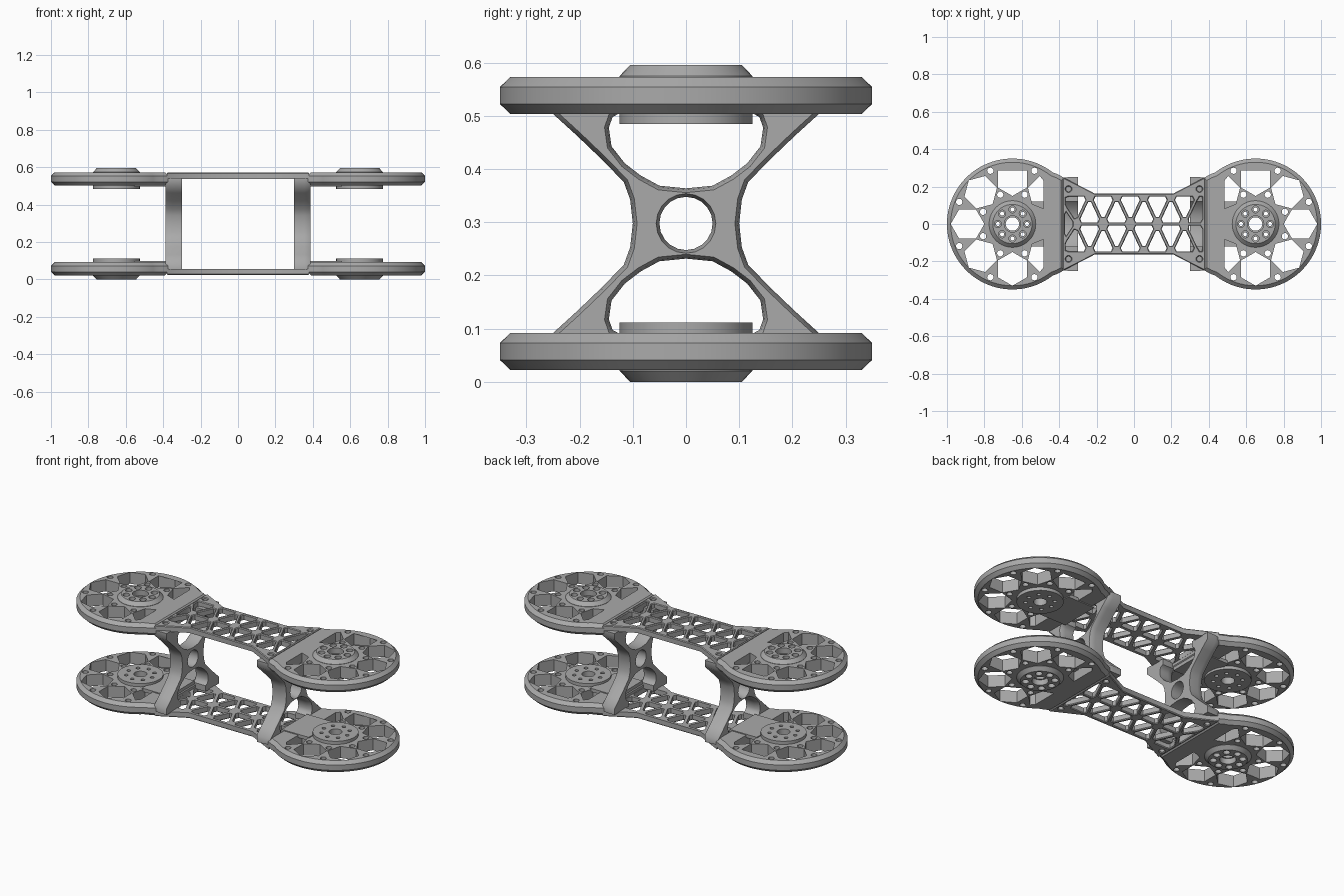
import bpy, bmesh
from math import sin, cos, pi, radians
from mathutils import Vector

if "Cube" in bpy.data.objects:
    bpy.data.objects.remove(bpy.data.objects["Cube"])

MID = 0.2975      # height of the symmetry plane
HUB = 0.65        # hub distance from the centre

grey = bpy.data.materials.new("machined_grey")
grey.use_nodes = True
grey.diffuse_color = (0.4, 0.4, 0.4, 1)
grey.node_tree.nodes["Principled BSDF"].inputs["Base Color"].default_value = (0.4, 0.4, 0.4, 1)


def ring(x, y, r, n, turn=0.0):
    return [(x + r * cos(turn + 2 * pi * i / n), y + r * sin(turn + 2 * pi * i / n)) for i in range(n)]


def ccw(loop):
    pairs = zip(loop, loop[1:] + loop[:1])
    area = sum(a[0] * b[1] - b[0] * a[1] for a, b in pairs)
    return loop if area > 0 else loop[::-1]


def shrink(loop, d):
    """Move every side of a counter-clockwise loop inwards by d."""
    if d == 0:
        return loop
    pts, out = [Vector(p) for p in loop], []
    for i, p in enumerate(pts):
        a = (p - pts[i - 1]).normalized()
        b = (pts[(i + 1) % len(pts)] - p).normalized()
        na, nb = Vector((-a.y, a.x)), Vector((-b.y, b.x))
        out.append(tuple(p + (na + nb) * d / max(0.3, 1 + na.dot(nb))))
    return out


def soften(loop, f=0.14):
    """Cut each corner in two so that it reads as rounded."""
    out = []
    for i, p in enumerate(loop):
        p = Vector(p)
        for q in (loop[i - 1], loop[(i + 1) % len(loop)]):
            out.append(tuple(p.lerp(Vector(q), f)))
    return out


def prism(name, outline, holes, levels, mirror, upright=False, angle=35):
    """Stack an outline with holes through levels of (height, outer inset, hole growth)."""
    bm = bmesh.new()
    caps = [[], []]
    for k, loop in enumerate([outline] + holes):
        loop = ccw(loop)
        rows = []
        for h, inset, grow in levels:
            pts = shrink(loop, inset if k == 0 else -grow)
            rows.append([bm.verts.new((h, u, v) if upright else (u, v, h)) for u, v in pts])
        n = len(loop)
        for lo, hi in zip(rows, rows[1:]):
            for i in range(n):
                j = (i + 1) % n
                bm.faces.new((lo[i], lo[j], hi[j], hi[i]))
        for cap, row in zip(caps, (rows[0], rows[-1])):
            cap += [bm.edges.get((row[i], row[(i + 1) % n])) for i in range(n)]
    for cap in caps:
        bmesh.ops.triangle_fill(bm, edges=cap, use_beauty=True)
    bmesh.ops.recalc_face_normals(bm, faces=bm.faces)
    mesh = bpy.data.meshes.new(name)
    bm.to_mesh(mesh)
    bm.free()
    mesh.materials.append(grey)
    ob = bpy.data.objects.new(name, mesh)
    bpy.context.collection.objects.link(ob)
    ob.location.z = MID
    mod = ob.modifiers.new("mirror", 'MIRROR')
    mod.use_axis = mirror
    mod.use_mirror_merge = False
    bpy.ops.object.select_all(action='DESELECT')
    ob.select_set(True)
    bpy.context.view_layer.objects.active = ob
    bpy.ops.object.shade_smooth_by_angle(angle=radians(angle))
    return ob


BOTH = (True, False, True)

# Round end plates: chamfered rim running into a collar, hexagon windows and bolt holes
arc = [(HUB + 0.35 * cos(a), 0.35 * sin(a)) for a in (radians(-128 + 4 * i) for i in range(65))]
side = [(0.41, 0.267), (0.37, 0.245)]
rim = arc + side + [(x, -y) for x, y in reversed(side)]
windows = [ring(HUB, 0, 0.12, 32)]
for k in range(8):
    a = k * pi / 4
    if k != 4:
        hexagon = ring(HUB + 0.24 * cos(a), 0.24 * sin(a), 0.09, 6, a)
        windows.append([(max(x, HUB - 0.165), y) for x, y in hexagon])
    if k not in (3, 4):
        a += pi / 8
        for dist in (0.17, 0.308):
            windows.append(ring(HUB + dist * cos(a), dist * sin(a), 0.017, 12))
prism("end_plate", rim, windows,
      [(-0.2755, 0.02, 0), (-0.2565, 0, 0), (-0.2245, 0, 0), (-0.2055, 0.02, 0)], BOTH, angle=25)

# Hubs with a chamfered outer boss and counterbored bolt holes
bolts = [ring(HUB, 0, 0.036, 24)]
bolts += [ring(HUB + 0.078 * cos(k * pi / 4), 0.078 * sin(k * pi / 4), 0.011, 12) for k in range(8)]
prism("hub", ring(HUB, 0, 0.125, 40), bolts,
      [(-MID, 0.02, 0.008), (-0.277, 0, 0.008), (-0.265, 0, 0.008), (-0.265, 0, 0), (-0.1865, 0, 0)], BOTH)

# Slightly raised bridge between each hub and its pillar
prism("hub_bridge", [(0.375, -0.12), (0.555, -0.12), (0.555, 0.12), (0.375, 0.12)], [],
      [(-0.22, 0, 0), (-0.2, 0, 0)], BOTH)

# Truss arms joining the end plates
edge = [(0.21, 0.163), (0.38, 0.25)]
half = [(-x, y) for x, y in reversed(edge)] + edge
arm = half + [(x, -y) for x, y in reversed(half)]
nodes = [(-0.31 + 0.0725 * i, 0.155 * (i % 2)) for i in range(10)]
cells = [list(nodes[i:i + 3]) for i in range(8)]
cells.append([(-0.375, 0.155), nodes[1], nodes[0], (-0.375, 0.1)])
cells.append([nodes[8], (0.375, 0), (0.375, 0.155), nodes[9]])
gaps = [soften(shrink(ccw([(-0.375, -0.09), nodes[0], (-0.375, 0.09)]), 0.009))]
for cell in cells:
    gap = soften(shrink(ccw(cell), 0.009))
    gaps += [gap, [(x, -y) for x, y in gap]]
for sx in (-1, 1):
    for sy in (-1, 1):
        gaps.append(ring(sx * 0.35, sy * 0.187, 0.015, 12))
prism("truss_arm", arm, gaps, [(-0.2735, 0.004, 0.004), (-0.269, 0, 0), (-0.2405, 0, 0)], (False, False, True))

# X-shaped pillars: flat inside, rounded outside, pierced at the waist
leg = [(0.10, 0), (0.105, 0.045), (0.117, 0.078), (0.16, 0.122), (0.205, 0.165), (0.25, 0.206),
       (0.25, 0.245), (0.12, 0.245), (0.12, 0.21), (0.138, 0.2), (0.145, 0.18), (0.14, 0.145),
       (0.115, 0.113), (0.085, 0.09), (0.05, 0.071), (0, 0.066)]
upper = leg + [(-y, z) for y, z in reversed(leg[:-1])]
profile = upper + [(y, -z) for y, z in reversed(upper[1:-1])]
prism("pillar", profile, [ring(0, 0, 0.05, 20)],
      [(0.30, 0, 0), (0.355, 0, 0), (0.375, 0.003, 0.003), (0.387, 0.008, 0.006)],
      (True, False, False), upright=True, angle=50)
